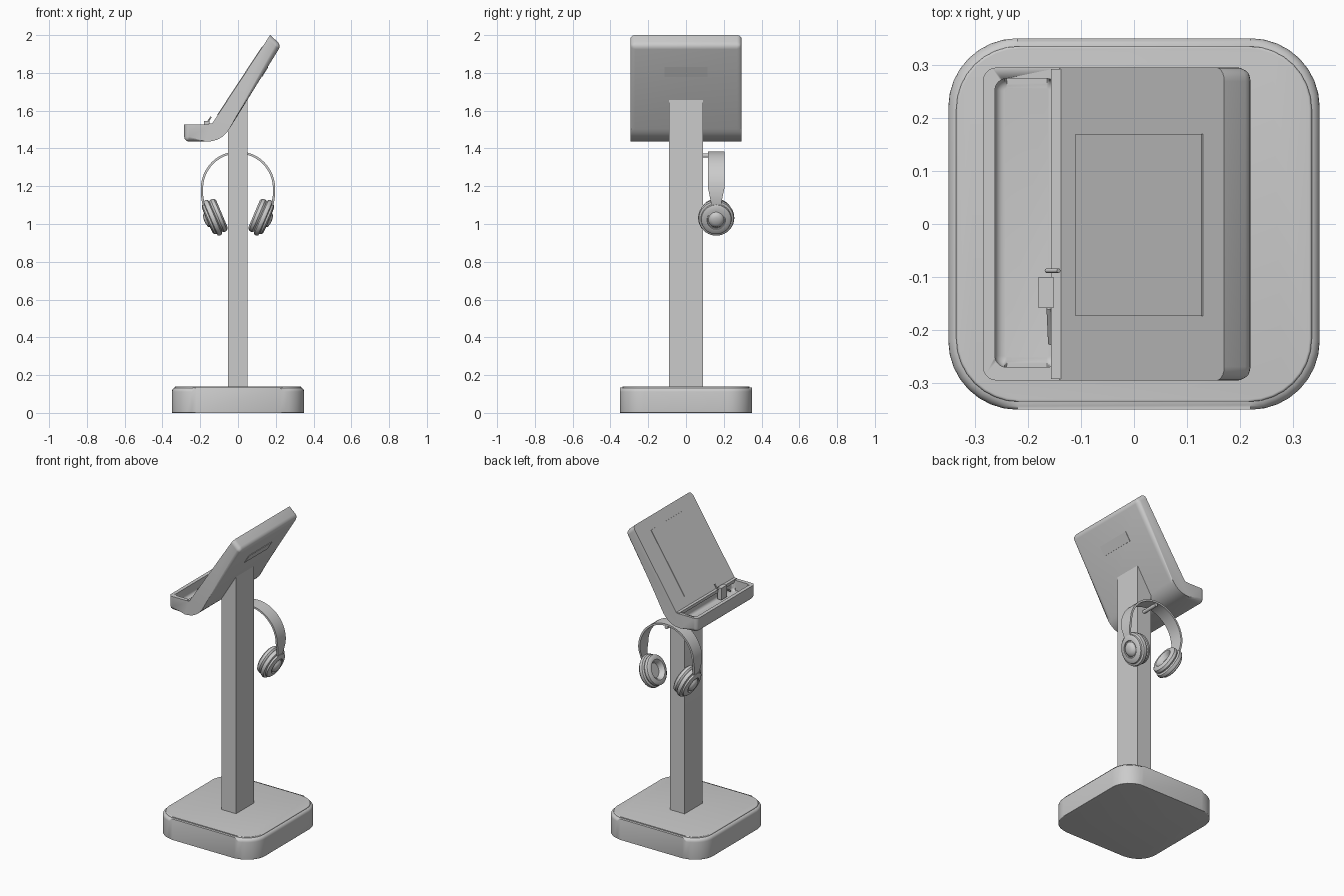
import bpy, bmesh, math
from mathutils import Vector, Matrix

if "Cube" in bpy.data.objects:
    bpy.data.objects.remove(bpy.data.objects["Cube"])


def finish(name, bm, angle=35):
    bmesh.ops.recalc_face_normals(bm, faces=bm.faces)
    me = bpy.data.meshes.new(name)
    bm.to_mesh(me)
    bm.free()
    ob = bpy.data.objects.new(name, me)
    bpy.context.collection.objects.link(ob)
    bpy.ops.object.select_all(action='DESELECT')
    bpy.context.view_layer.objects.active = ob
    ob.select_set(True)
    bpy.ops.object.shade_smooth_by_angle(angle=math.radians(angle))
    return ob


def prism(pts, y0, y1):
    """Extrude an xz profile along y."""
    bm = bmesh.new()
    a = [bm.verts.new((x, y0, z)) for x, z in pts]
    b = [bm.verts.new((x, y1, z)) for x, z in pts]
    bm.faces.new(a)
    bm.faces.new(b[::-1])
    n = len(pts)
    for i in range(n):
        bm.faces.new((a[i], a[(i + 1) % n], b[(i + 1) % n], b[i]))
    return bm, a, b


def box(lo, hi):
    return prism([(lo[0], lo[2]), (hi[0], lo[2]), (hi[0], hi[2]), (lo[0], hi[2])], lo[1], hi[1])[0]


def bevel(bm, edges, r, seg):
    bmesh.ops.bevel(bm, geom=edges, offset=r, segments=seg, profile=0.5, affect='EDGES')


def upright(e):
    d = e.verts[0].co - e.verts[1].co
    return abs(d.z) > 0.9 * d.length


def rounded_block(lo, hi, corner, top=0.0, bottom=0.0):
    bm = box(lo, hi)
    bevel(bm, [e for e in bm.edges if upright(e)], corner, 8)
    for z, r in ((hi[2], top), (lo[2], bottom)):
        if r:
            bevel(bm, [e for e in bm.edges if all(abs(v.co.z - z) < 1e-5 for v in e.verts)], r, 5)
    return bm


def cylinder(p, q, r):
    p, q = Vector(p), Vector(q)
    bm = bmesh.new()
    m = Matrix.Translation((p + q) / 2) @ (q - p).to_track_quat('Z', 'Y').to_matrix().to_4x4()
    bmesh.ops.create_cone(bm, cap_ends=True, segments=20, radius1=r, radius2=r,
                          depth=(q - p).length, matrix=m)
    return bm


# Base shell and its inset top plate
finish("base", rounded_block((-.35, -.35, 0), (.35, .35, .134), .13, .022, .004))
finish("base_top_plate", rounded_block((-.335, -.335, .12), (.335, .335, .14), .118, .005))

# Post with slanted top that ends inside the head
finish("post", prism([(-.053, .13), (.049, .13), (.049, 1.67), (-.053, 1.51)], -.09, .09)[0])

# Head: bent slab with tray lip at its foot
curve = []
p0, p1, p2 = Vector((-.17, 1.436)), Vector((-.087, 1.436)), Vector((-.045, 1.504))
for i in range(9):
    t = i / 8
    curve.append(tuple(p0 * (1 - t) ** 2 + p1 * 2 * t * (1 - t) + p2 * t * t))
pts = [(-.14, 1.527), (-.285, 1.527), (-.285, 1.436)] + curve + [(.229, 1.947), (.17, 2.0)]
bm, a, b = prism(pts, -.295, .295)
n = len(pts)
edges = []
for ring in (a, b):
    edges += [bm.edges.get((ring[i], ring[i + 1])) for i in range(1, n - 1)]
edges += [bm.edges.get((a[i], b[i])) for i in (2, n - 2)]
bevel(bm, edges, .026, 5)
head = finish("head", bm)

# Tray pocket cut into the lip
cutter = finish("tray_cutter", rounded_block((-.262, -.27, 1.462), (-.142, .274, 1.62), .022, 0, .018))
cutter.hide_render = True
cutter.hide_viewport = True
mod = head.modifiers.new("tray", 'BOOLEAN')
mod.object = cutter
mod.operation = 'DIFFERENCE'
mod.solver = 'EXACT'

# Rail along the lower edge of the slab face
finish("face_rail", box((-.156, -.292, 1.512), (-.135, .292, 1.531)))


# Flat panels on the sloping faces
def face_panel(name, ends, off, y0, y1):
    p, q = Vector(ends[0]), Vector(ends[1])
    d = (q - p).normalized()
    nrm = Vector((-d.y, d.x)) * off
    finish(name, prism([tuple(p), tuple(q), tuple(q + nrm), tuple(p + nrm)], y0, y1)[0])


def front_z(x):
    return 1.527 + (x + .14) * .473 / .31


def back_x(z):
    return .229 + (z - 1.947) * .274 / .443


face_panel("screen", ((-.108, front_z(-.108)), (.13, front_z(.13))), .003, -.173, .17)
face_panel("back_plate", ((back_x(1.78), 1.78), (back_x(1.832), 1.832)), -.003, -.115, .115)

# Small connector and its stub in the tray
finish("tray_connector", box((-.18, -.158, 1.47), (-.152, -.10, 1.545)))
finish("connector_stub", cylinder((-.165, -.088, 1.535), (-.142, -.088, 1.568), .004))
finish("connector_cable", cylinder((-.160, -.158, 1.52), (-.157, -.225, 1.475), .005))

# Headphone peg
finish("headphone_peg", cylinder((0, .085, 1.362), (0, .20, 1.362), .011))

# Headband: arch strip that narrows towards the cups
YC = .16
path = [(.172, 1.06, .022), (.19, 1.11, .027), (.197, 1.155, .036)]
for i in range(25):
    t = math.pi * i / 24
    path.append((.197 * math.cos(t), 1.187 + .198 * math.sin(t), .043))
path += [(-x, z, w) for x, z, w in path[2::-1]]
bm = bmesh.new()
rings = []
for i, (x, z, w) in enumerate(path):
    u, v = path[max(i - 1, 0)], path[min(i + 1, len(path) - 1)]
    d = Vector((v[0] - u[0], v[1] - u[1])).normalized() * .012
    ix, iz = x - d.y, z + d.x
    rings.append([bm.verts.new(c) for c in ((x, YC - w, z), (x, YC + w, z),
                                            (ix, YC + w, iz), (ix, YC - w, iz))])
for r, s in zip(rings, rings[1:]):
    for k in range(4):
        bm.faces.new((r[k], r[(k + 1) % 4], s[(k + 1) % 4], s[k]))
bm.faces.new(rings[0])
bm.faces.new(rings[-1])
finish("headband", bm)

# Ear cups: lathed stepped shell with hollow cushion, tilted inwards at the foot
cup = [(0, -.018), (.045, -.018), (.052, -.04), (.062, -.05), (.078, -.05), (.091, -.041),
       (.094, -.024), (.087, -.014), (.099, -.008), (.102, .004), (.098, .014), (.086, .018),
       (.084, .028), (.074, .034), (.052, .036), (.05, .029), (.044, .03), (.036, .043),
       (.02, .049), (0, .051)]
tilt = math.radians(23)
for side, name in ((-1, "left_ear_cup"), (1, "right_ear_cup")):
    bm = bmesh.new()
    seg = 40
    axis = Vector((math.cos(tilt) * side, 0, -math.sin(tilt)))
    up = Vector((math.sin(tilt) * side, 0, math.cos(tilt)))
    rings = []
    for r, h in cup:
        ring = []
        for k in range(seg if r else 1):
            t = 2 * math.pi * k / seg
            c = Vector((.131 * side, YC, 1.034)) + axis * h
            ring.append(bm.verts.new(c + up * r * math.cos(t) + Vector((0, r * .94 * math.sin(t), 0))))
        rings.append(ring)
    for r, s in zip(rings, rings[1:]):
        for k in range(seg):
            j = (k + 1) % seg
            if len(r) == 1:
                bm.faces.new((r[0], s[j], s[k]))
            elif len(s) == 1:
                bm.faces.new((r[k], r[j], s[0]))
            else:
                bm.faces.new((r[k], r[j], s[j], s[k]))
    finish(name, bm, 40)
